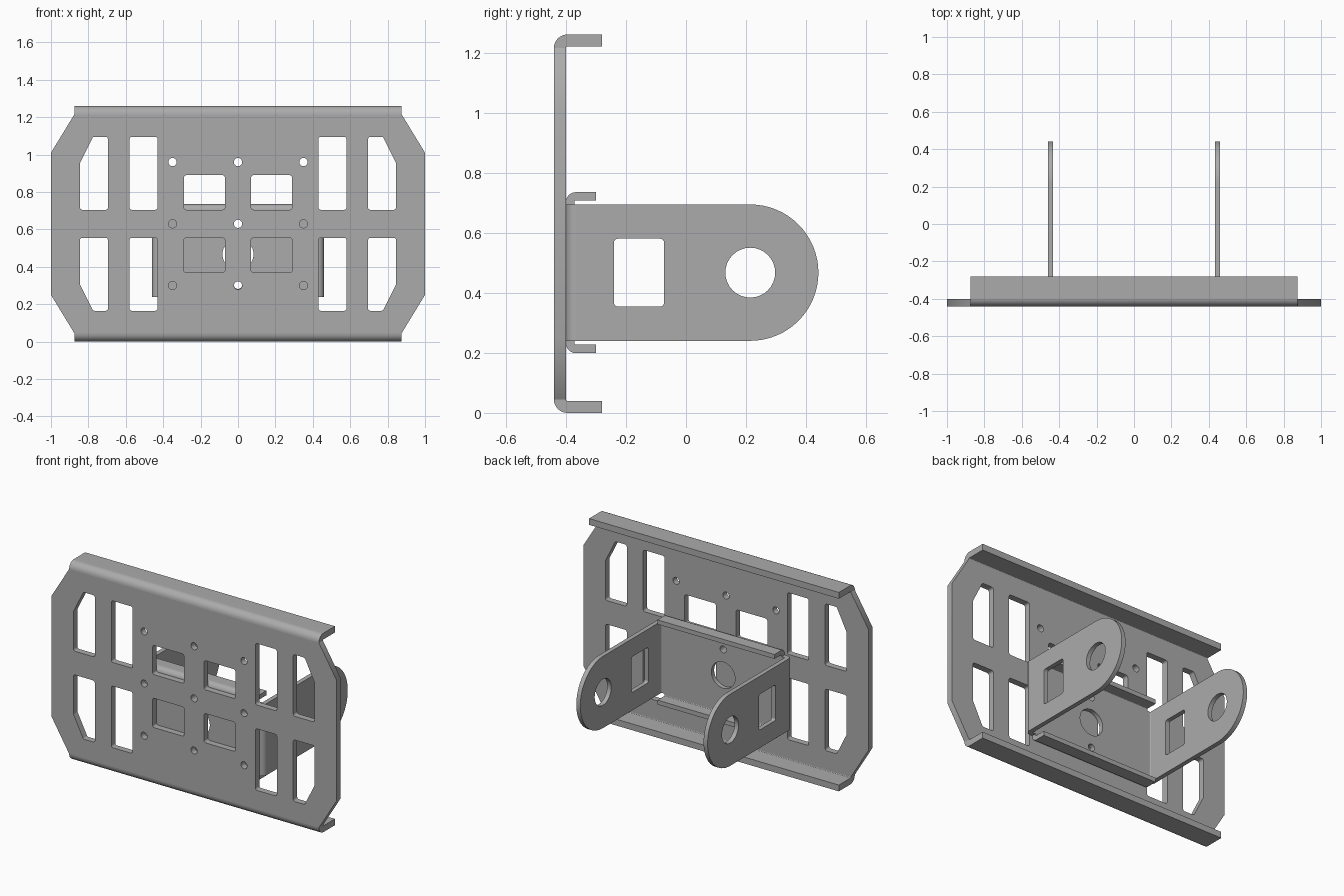
import bpy, bmesh
from math import pi, cos, sin, tan
from mathutils import Matrix, Vector

cube = bpy.data.objects.get("Cube")
if cube:
    bpy.data.objects.remove(cube, do_unlink=True)

steel = bpy.data.materials.new("grey steel")
steel.use_nodes = True
grey = (0.41, 0.41, 0.41, 1)
steel.diffuse_color = grey
bsdf = next(n for n in steel.node_tree.nodes if n.type == 'BSDF_PRINCIPLED')
bsdf.inputs["Base Color"].default_value = grey

# Where the outline's two directions and the thickness point, per extrusion axis
AXES = {
    'x': ((0, 1, 0), (0, 0, 1), (1, 0, 0)),
    'y': ((1, 0, 0), (0, 0, 1), (0, -1, 0)),
    'z': ((1, 0, 0), (0, 1, 0), (0, 0, 1)),
}


def arc(c, r, a0, a1, n):
    return [(c[0] + r * cos(a0 + (a1 - a0) * i / n),
             c[1] + r * sin(a0 + (a1 - a0) * i / n)) for i in range(n + 1)]


def circle(u, v, r):
    return arc((u, v), r, 0, 2 * pi, 32)[:-1]


def rect(u0, u1, v0, v1):
    return [(u0, v0), (u1, v0), (u1, v1), (u0, v1)]


def rounded(points, r=0.013, n=4):
    """Round every corner of a convex outline."""
    out = []
    for i, p in enumerate(points):
        p = Vector(p)
        a = (Vector(points[i - 1]) - p).normalized()
        b = (Vector(points[(i + 1) % len(points)]) - p).normalized()
        half = a.angle(b) / 2
        s, e = p + a * r / tan(half), p + b * r / tan(half)
        c = p + (a + b).normalized() * r / sin(half)
        for k in range(n + 1):
            d = (s - c).lerp(e - c, k / n).normalized()
            out.append(tuple(c + d * r))
    return out


def flip(points, axis, mid=0.0):
    """Mirror an outline across u = mid (axis 0) or v = mid (axis 1)."""
    if axis == 0:
        return [(2 * mid - u, v) for u, v in points][::-1]
    return [(u, 2 * mid - v) for u, v in points][::-1]


def sheet(name, axis, lo, hi, outline, holes=()):
    """Extrude an outline with holes from lo to hi along an axis."""
    curve = bpy.data.curves.new(name, 'CURVE')
    curve.dimensions = '2D'
    curve.fill_mode = 'BOTH'
    curve.extrude = (hi - lo) / 2
    for loop in [outline, *holes]:
        spline = curve.splines.new('POLY')
        spline.points.add(len(loop) - 1)
        for pt, (u, v) in zip(spline.points, loop):
            pt.co = (u, v, 0, 1)
        spline.use_cyclic_u = True
    obj = bpy.data.objects.new(name, curve)
    bpy.context.collection.objects.link(obj)
    bpy.ops.object.select_all(action='DESELECT')
    obj.select_set(True)
    bpy.context.view_layer.objects.active = obj
    bpy.ops.object.convert(target='MESH')
    obj = bpy.context.view_layer.objects.active
    mesh = obj.data
    turn = Matrix(AXES[axis]).transposed().to_4x4()
    shift = Vector([(lo + hi) / 2 if a == axis else 0 for a in 'xyz'])
    bm = bmesh.new()
    bm.from_mesh(mesh)
    bmesh.ops.transform(bm, matrix=Matrix.Translation(shift) @ turn, verts=bm.verts)
    bmesh.ops.remove_doubles(bm, verts=bm.verts, dist=0.0002)
    bmesh.ops.recalc_face_normals(bm, faces=bm.faces)
    bm.to_mesh(mesh)
    bm.free()
    mesh.materials.clear()
    mesh.materials.append(steel)
    bpy.ops.object.shade_smooth_by_angle(angle=0.6)
    weighted = obj.modifiers.new("clean shading", 'WEIGHTED_NORMAL')
    weighted.keep_sharp = True
    return obj


def bend(c, r_in, r_out, end, stem=0.0):
    """Section of a folded edge: stem, quarter bend, then lip out to end."""
    pts = [(c[0] - r_out, c[1] - stem)] if stem else []
    pts += arc(c, r_out, pi, pi / 2, 8)
    if end > c[0]:
        pts += [(end, c[1] + r_out), (end, c[1] + r_in)]
    pts += arc(c, r_in, pi / 2, pi, 8)
    return pts + ([(c[0] - r_in, c[1] - stem)] if stem else [])


# Panel: right upper windows, mirrored to the other three quarters
MID = 0.63
quarter = [
    rounded(rect(0.43, 0.58, 0.705, 1.095)),
    rounded([(0.695, 0.705), (0.845, 0.705), (0.845, 0.955),
             (0.775, 1.095), (0.695, 1.095)]),
    rounded(rect(0.07, 0.29, 0.705, 0.89)),
]
half = quarter + [flip(w, 1, MID) for w in quarter]
windows = half + [flip(w, 0) for w in half]
bolts = [circle(x, MID + dz, 0.022)
         for x in (-0.35, 0, 0.35) for dz in (-0.33, 0, 0.33)]
edge = [(1, 0.25), (1, 1.01), (0.875, 1.215)]
outline = [(0.875, 0.045)] + edge + flip([(0.875, 0.045)] + edge, 0)
sheet("front_panel", 'y', -0.44, -0.40, outline, windows + bolts)

# Panel lips folded back along the top and bottom
lip = bend((-0.395, 1.215), 0.005, 0.045, -0.28)
sheet("panel_top_lip", 'x', -0.875, 0.875, lip)
sheet("panel_bottom_lip", 'x', -0.875, 0.875, flip(lip, 1, MID))

# Bracket back plate
B_MID, LOW, HIGH = 0.467, 0.24, 0.694
sheet("bracket_plate", 'y', -0.40, -0.372, rect(-0.427, 0.427, LOW, HIGH),
      [circle(0, B_MID, 0.083), circle(0, 0.63, 0.022), circle(0, 0.304, 0.022)])

# Bracket lips
small_lip = bend((-0.367, 0.702), 0.005, 0.033, -0.30, stem=0.702 - HIGH)
sheet("bracket_top_lip", 'x', -0.41, 0.41, small_lip)
sheet("bracket_bottom_lip", 'x', -0.41, 0.41, flip(small_lip, 1, B_MID))

# Bracket arms with round ends, joined to the plate by folded corners
R = (HIGH - LOW) / 2
arm = [(-0.367, LOW)] + arc((0.214, B_MID), R, -pi / 2, pi / 2, 32) + [(-0.367, HIGH)]
arm_holes = [circle(0.214, B_MID, 0.083),
             rounded(rect(-0.24, -0.073, 0.354, 0.58))]
corner = [(v, u) for u, v in bend((-0.367, 0.427), 0.005, 0.033, -0.367)]
for side, s in (("left", 1), ("right", -1)):
    lo, hi = sorted((s * 0.432, s * 0.46))
    sheet(side + "_arm", 'x', lo, hi, arm, arm_holes)
    sheet(side + "_arm_corner", 'z', LOW, HIGH, corner if s > 0 else flip(corner, 0))
